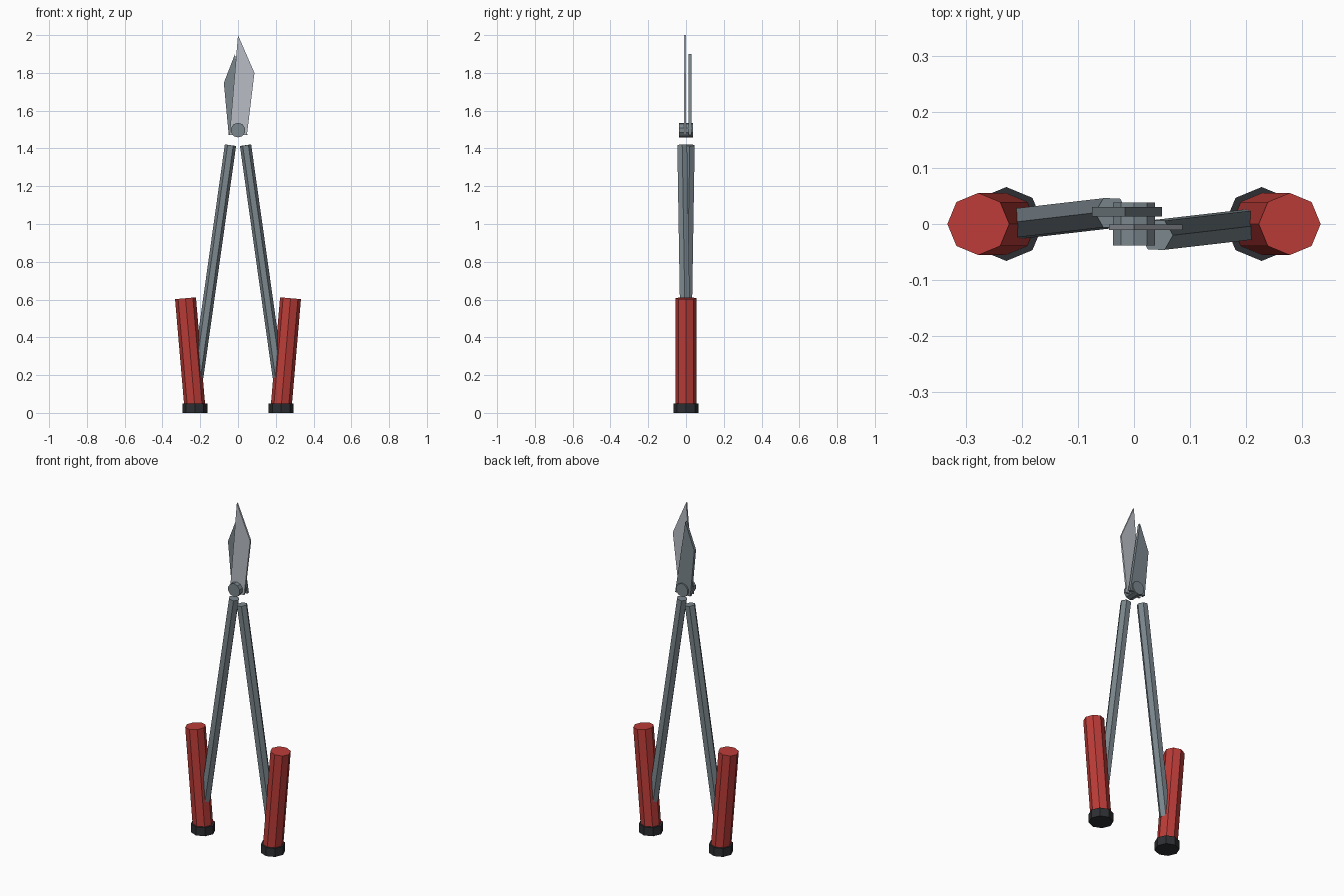
import bpy, bmesh, math
from mathutils import Vector

if "Cube" in bpy.data.objects:
    bpy.data.objects.remove(bpy.data.objects["Cube"])


def material(name, rgb):
    m = bpy.data.materials.new(name)
    m.diffuse_color = (*rgb, 1.0)
    m.use_nodes = True
    m.node_tree.nodes["Principled BSDF"].inputs["Base Color"].default_value = m.diffuse_color
    return m


RED = material("red_grip", (0.50, 0.045, 0.039))
BLACK = material("black_rubber", (0.027, 0.028, 0.032))
STEEL = material("dark_steel", (0.195, 0.240, 0.265))
LIGHT = material("light_steel", (0.48, 0.51, 0.56))


def finish(name, bm, mat):
    bmesh.ops.recalc_face_normals(bm, faces=bm.faces)
    me = bpy.data.meshes.new(name)
    bm.to_mesh(me)
    bm.free()
    me.materials.append(mat)
    ob = bpy.data.objects.new(name, me)
    bpy.context.collection.objects.link(ob)
    return ob


def rod(name, a, b, radius, sides, mat, start=0.0):
    """Flat-sided cylinder from a to b, with square-cut ends."""
    a, b = Vector(a), Vector(b)
    axis = (b - a).normalized()
    # cross-section frame: u follows world x (z for rods along y)
    ref = Vector((1, 0, 0))
    u = (ref - axis * ref.dot(axis)).normalized()
    v = axis.cross(u)
    bm = bmesh.new()
    rings = []
    for p in (a, b):
        ring = []
        for i in range(sides):
            t = start + 2 * math.pi * i / sides
            ring.append(bm.verts.new(p + radius * (math.cos(t) * u + math.sin(t) * v)))
        rings.append(ring)
    for i in range(sides):
        j = (i + 1) % sides
        bm.faces.new((rings[0][i], rings[0][j], rings[1][j], rings[1][i]))
    bm.faces.new(rings[0])
    bm.faces.new(rings[1])
    return finish(name, bm, mat)


def plate(name, outline, y0, y1, mat):
    """Flat plate with an x-z outline between two depths."""
    bm = bmesh.new()
    face = bm.faces.new([bm.verts.new((x, y0, z)) for x, z in outline])
    ext = bmesh.ops.extrude_face_region(bm, geom=[face])
    for g in ext["geom"]:
        if isinstance(g, bmesh.types.BMVert):
            g.co.y = y1
    return finish(name, bm, mat)


# Handles: pommel, grip and arm on each side; the arms pass at different depths
for side, s in (("left", -1), ("right", 1)):
    rod(side + "_pommel", (s * 0.228, 0, 0), (s * 0.228, 0, 0.05), 0.066, 8, BLACK)
    rod(side + "_grip", (s * 0.2285, 0, 0.03), (s * 0.278, 0, 0.607), 0.0555, 8, RED)
    rod(side + "_arm", (s * 0.213, 0, 0.19), (s * 0.04, -s * 0.02, 1.417), 0.03, 6, STEEL)

# Pivot bolt through both blades
rod("pivot_bolt", (0, -0.038, 1.497), (0, 0.038, 1.497), 0.039, 10, STEEL, math.pi / 2)

# Blades
plate("front_blade", [(-0.045, 1.47), (0.047, 1.47), (0.087, 1.80), (0, 2.0)],
      -0.011, -0.001, LIGHT)
plate("back_blade", [(0.05, 1.47), (-0.049, 1.47), (-0.075, 1.747), (-0.016, 1.9)],
      0.0135, 0.03, STEEL)
